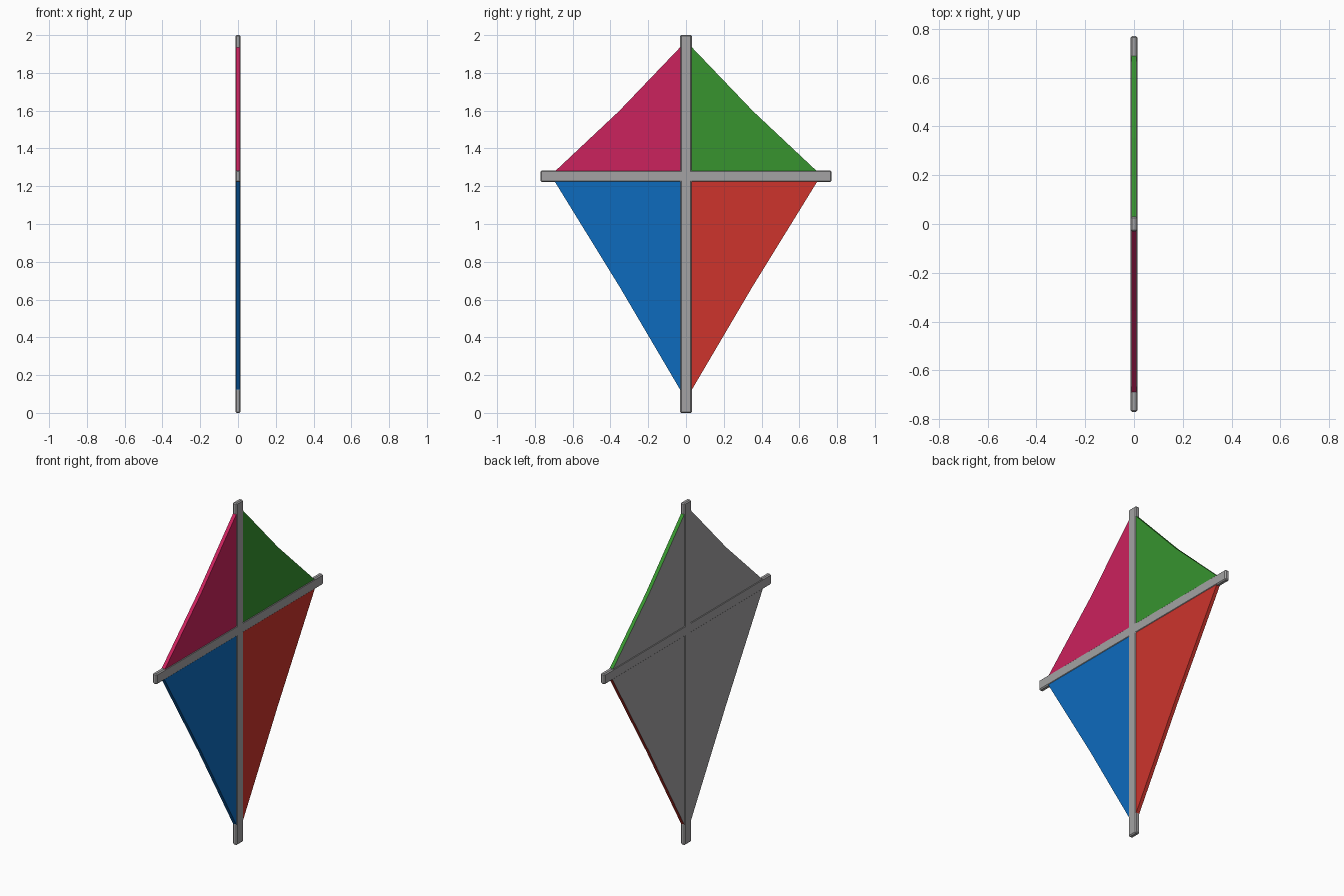
import bpy, bmesh

if "Cube" in bpy.data.objects:
    bpy.data.objects.remove(bpy.data.objects["Cube"])


def material(name, rgb):
    lin = [((c / 255 + 0.055) / 1.055) ** 2.4 for c in rgb]
    m = bpy.data.materials.new(name)
    m.diffuse_color = (*lin, 1)
    m.use_nodes = True
    m.node_tree.nodes["Principled BSDF"].inputs["Base Color"].default_value = m.diffuse_color
    return m


def slab(name, outline, half, mats):
    """Extrude a (y, z) outline along x from -half to +half."""
    bm = bmesh.new()
    face = bm.faces.new([bm.verts.new((-half, y, z)) for y, z in outline])
    ext = bmesh.ops.extrude_face_region(bm, geom=[face])
    for v in ext["geom"]:
        if isinstance(v, bmesh.types.BMVert):
            v.co.x = half
    bmesh.ops.recalc_face_normals(bm, faces=bm.faces)
    # the back of a two-colour slab takes the second material
    for f in bm.faces:
        if len(mats) > 1 and f.normal.x < -0.5:
            f.material_index = 1
    mesh = bpy.data.meshes.new(name)
    bm.to_mesh(mesh)
    bm.free()
    for m in mats:
        mesh.materials.append(m)
    ob = bpy.data.objects.new(name, mesh)
    bpy.context.collection.objects.link(ob)
    return ob


grey = material("spar grey", (163, 162, 163))
red = material("red cloth", (205, 52, 44))
blue = material("blue cloth", (13, 107, 190))
green = material("green cloth", (55, 148, 47))
pink = material("pink cloth", (203, 34, 93))

W, ARM, CROSS = 0.031, 0.77, 1.253   # spar half width, arm length, crossing height

# Frame: spine and cross spar as one chamfered cross
lo, hi = CROSS - W, CROSS + W
frame = slab("frame", [(-W, 0), (W, 0), (W, lo), (ARM, lo), (ARM, hi), (W, hi),
                       (W, 2), (-W, 2), (-W, hi), (-ARM, hi), (-ARM, lo), (-W, lo)],
             0.0135, [grey])
bev = frame.modifiers.new("chamfer", "BEVEL")
bev.width = 0.006
bev.segments = 1
bev.limit_method = "ANGLE"

# Sails: four panels with slightly hollow outer edges, grey on the back
upper = [(0.715, CROSS), (0.355, 1.597), (0.02, 1.947)]
lower = [(0.715, CROSS), (0.35, 0.665), (0.02, 0.104)]
for name, side, edge, dz, mat in (
        ("upper_left_sail", -1, upper, 0.02, pink),
        ("upper_right_sail", 1, upper, 0.02, green),
        ("lower_left_sail", -1, lower, -0.02, blue),
        ("lower_right_sail", 1, lower, -0.02, red)):
    pts = [(0.02, CROSS + dz), (0.70, CROSS + dz)] + edge[1:]
    slab(name, [(side * y, z) for y, z in pts], 0.0105, [mat, grey])
